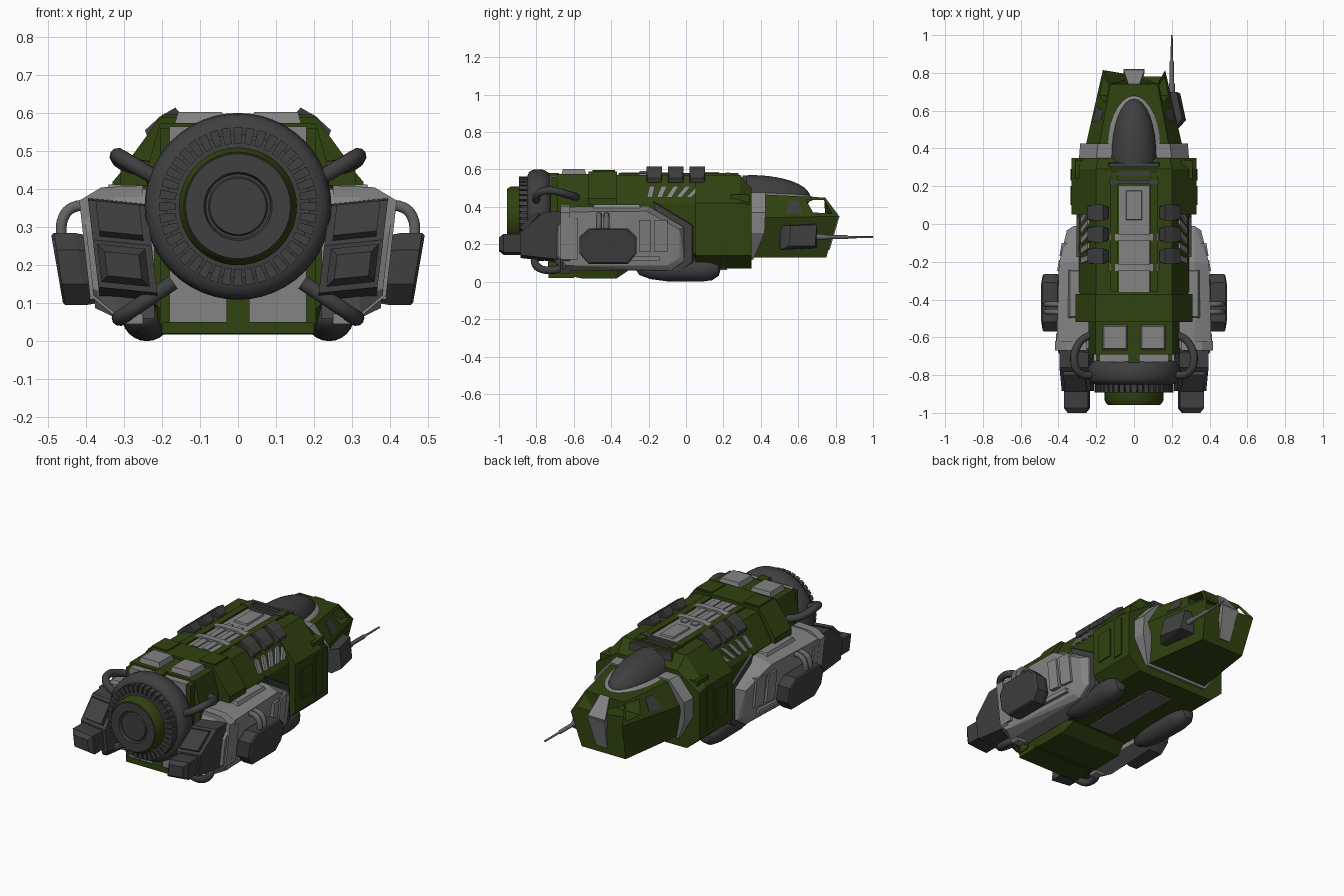
import bpy, bmesh, math
from mathutils import Vector

if "Cube" in bpy.data.objects:
    bpy.data.objects.remove(bpy.data.objects["Cube"])


def material(name, rgb):
    m = bpy.data.materials.new(name)
    m.diffuse_color = (*rgb, 1)
    m.use_nodes = True
    m.node_tree.nodes["Principled BSDF"].inputs["Base Color"].default_value = m.diffuse_color
    return m


GREEN = material("olive green", (0.030, 0.054, 0.005))
LIGHT = material("light grey", (0.23, 0.23, 0.23))
DARK = material("dark grey", (0.05, 0.05, 0.052))
MID = material("mid grey", (0.13, 0.13, 0.13))


def finish(bm, name, mat, mirror=False, smooth=False):
    bmesh.ops.remove_doubles(bm, verts=bm.verts, dist=1e-5)
    if mirror:
        g = bmesh.ops.duplicate(bm, geom=bm.verts[:] + bm.edges[:] + bm.faces[:])["geom"]
        for v in g:
            if isinstance(v, bmesh.types.BMVert):
                v.co.x = -v.co.x
    bmesh.ops.recalc_face_normals(bm, faces=bm.faces)
    me = bpy.data.meshes.new(name)
    bm.to_mesh(me)
    bm.free()
    me.materials.append(mat)
    ob = bpy.data.objects.new(name, me)
    bpy.context.collection.objects.link(ob)
    if smooth:
        bpy.ops.object.select_all(action='DESELECT')
        ob.select_set(True)
        bpy.context.view_layer.objects.active = ob
        bpy.ops.object.shade_smooth_by_angle(angle=math.radians(40))
    return ob


def convex(name, pts, mat, mirror=False):
    bm = bmesh.new()
    for p in pts:
        bm.verts.new(p)
    r = bmesh.ops.convex_hull(bm, input=bm.verts)
    junk = {v for v in r["geom_interior"] if isinstance(v, bmesh.types.BMVert)}
    bmesh.ops.delete(bm, geom=list(junk), context='VERTS')
    bmesh.ops.dissolve_limit(bm, angle_limit=0.02, verts=bm.verts, edges=bm.edges)
    return finish(bm, name, mat, mirror)


def box(name, x, y, z, mat, mirror=False, taper=0.0):
    # taper pulls the top corners inward
    pts = []
    for sx in (0, 1):
        for sy in (0, 1):
            for sz in (0, 1):
                t = taper * sz
                pts.append((x[sx] + t * (1 - 2 * sx), y[sy] + t * (1 - 2 * sy), z[sz]))
    return convex(name, pts, mat, mirror)


def loft(name, sections, mat):
    # sections: (y or per-point ys, half profile from bottom to top)
    bm = bmesh.new()
    rings = []
    for ys, half in sections:
        ys = ys if isinstance(ys, tuple) else (ys,) * len(half)
        pts = [(x, y, z) for y, (x, z) in zip(ys, half)]
        pts += [(-x, y, z) for x, y, z in reversed(pts)]
        rings.append([bm.verts.new(p) for p in pts])
    n = len(rings[0])
    for a, b in zip(rings, rings[1:]):
        for i in range(n):
            bm.faces.new((a[i], a[(i + 1) % n], b[(i + 1) % n], b[i]))
    bm.faces.new(rings[0])
    bm.faces.new(rings[-1])
    return finish(bm, name, mat)


def lathe(name, prof, mat, cx=0.0, cz=0.355, n=48, mirror=False):
    # prof: (radius, y) turned about a y-parallel axis
    bm = bmesh.new()
    rings = [[bm.verts.new((cx + r * math.cos(2 * math.pi * i / n), y,
                            cz + r * math.sin(2 * math.pi * i / n))) for i in range(n)] for r, y in prof]
    for a, b in zip(rings, rings[1:]):
        for i in range(n):
            bm.faces.new((a[i], a[(i + 1) % n], b[(i + 1) % n], b[i]))
    return finish(bm, name, mat, mirror, True)


def tube(name, pts, radius, mat):
    for s, side in ((1, "right"), (-1, "left")):
        cu = bpy.data.curves.new(name, 'CURVE')
        cu.dimensions, cu.bevel_depth, cu.bevel_resolution = '3D', radius, 3
        cu.resolution_u, cu.use_fill_caps = 6, True
        sp = cu.splines.new('BEZIER')
        sp.bezier_points.add(len(pts) - 1)
        for bp, p in zip(sp.bezier_points, pts):
            bp.co = (p[0] * s, p[1], p[2])
            bp.handle_left_type = bp.handle_right_type = 'AUTO'
        cu.materials.append(mat)
        ob = bpy.data.objects.new(name + "_" + side, cu)
        bpy.context.collection.objects.link(ob)
        bpy.ops.object.select_all(action='DESELECT')
        ob.select_set(True)
        bpy.context.view_layer.objects.active = ob
        bpy.ops.object.convert(target='MESH')
        bpy.ops.object.shade_smooth_by_angle(angle=math.radians(40))


# Main hull, wide shoulder and rear saddle
mid = [(0.20, 0.07), (0.29, 0.15), (0.29, 0.42), (0.20, 0.57)]
rear = [(0.18, 0.06), (0.24, 0.12), (0.24, 0.45), (0.205, 0.575)]
loft("hull", [(-0.69, rear), (-0.45, rear), (-0.36, mid), (0.15, mid)], GREEN)
wide = [(0.25, 0.07), (0.33, 0.14), (0.33, 0.42), (0.20, 0.57)]
loft("shoulder", [(0.05, wide), (0.29, wide), (0.35, wide[:2] + [(0.33, 0.41), (0.19, 0.50)])], GREEN)
saddle = [(0.31, 0.41), (0.31, 0.445), (0.205, 0.59)]
loft("saddle", [(-0.52, saddle), (-0.37, saddle)], GREEN)
box("saddle_pad", (0.10, 0.20), (-0.50, -0.38), (0.57, 0.597), GREEN, True)
box("shoulder_panel", (0.30, 0.337), (0.10, 0.20), (0.20, 0.37), GREEN, True)
box("shoulder_rib", (0.30, 0.337), (0.23, 0.29), (0.17, 0.40), GREEN, True)
box("shoulder_block", (0.21, 0.31), (0.24, 0.34), (0.40, 0.465), GREEN, True)
loft("belly_plate", [(-0.69, [(0.19, 0.045), (0.2, 0.10)]), (-0.56, [(0.2, 0.018), (0.22, 0.09)]),
                     (-0.37, [(0.2, 0.018), (0.22, 0.09)]), (-0.30, [(0.18, 0.065), (0.2, 0.09)])], GREEN)
box("belly_panel", (-0.075, 0.075), (-0.28, 0.22), (0.062, 0.08), MID)

# Spine: grey strip, ribs and raised green rails
box("spine_strip", (-0.08, 0.08), (-0.36, 0.20), (0.55, 0.577), LIGHT)
box("spine_core", (-0.045, 0.045), (0.02, 0.18), (0.57, 0.587), LIGHT, False, 0.005)
box("spine_lane", (0.015, 0.05), (-0.35, -0.02), (0.57, 0.584), LIGHT, True)
for y in (-0.07, -0.23):
    convex("spine_rib", [(x * s, y + d, z) for x, z in ((0.14, 0.56), (0.13, 0.575), (0.06, 0.592))
                         for s in (1, -1) for d in (-0.018, 0.018)], LIGHT)
box("spine_rail", (0.085, 0.125), (-0.36, 0.28), (0.55, 0.582), GREEN, True)
for i in range(3):
    y = 0.205 + 0.045 * i
    box("vent_stack", (-0.14, 0.14), (y, y + 0.035), (0.48, 0.585 - 0.008 * i), DARK, False, 0.008)

# Exhaust lumps along the shoulders, with slats below
for y in (-0.17, -0.055, 0.06):
    convex("exhaust_lump", [(x, y + d * w, z) for d in (-1, 1) for x, z, w in
                            ((0.135, 0.565, 0.03), (0.235, 0.53, 0.04), (0.245, 0.555, 0.035),
                             (0.205, 0.592, 0.042), (0.165, 0.615, 0.042), (0.14, 0.585, 0.03))], DARK, True)
for i in range(5):
    y = -0.21 + 0.052 * i
    convex("side_slat", [(0.2 + 0.6 * (0.57 - z) + o, y + dy + w, z) for z, dy in ((0.45, 0), (0.512, 0.015 + 0.012 * i))
                         for w in (0, 0.03) for o in (-0.02, 0.012)], LIGHT, True)

# Rear deck pads and rear wall behind the wheel
box("deck_pad", (0.03, 0.17), (-0.67, -0.53), (0.56, 0.603), LIGHT, True, 0.012)
box("rear_wall", (-0.18, 0.18), (-0.73, -0.68), (0.05, 0.565), LIGHT)
box("rear_post", (0.175, 0.205), (-0.725, -0.66), (0.045, 0.56), GREEN, True)
box("rear_center_post", (-0.03, 0.03), (-0.737, -0.68), (0.045, 0.58), GREEN)
box("rear_sill", (-0.20, 0.20), (-0.735, -0.60), (0.02, 0.05), GREEN)

# Rear wheel: tyre, toothed ring, green drum and dark cap
lathe("tyre", [(0, -0.72), (0.20, -0.72), (0.228, -0.735), (0.243, -0.76), (0.246, -0.79), (0.243, -0.82),
               (0.23, -0.84), (0.205, -0.85), (0, -0.85)], DARK)
lathe("tooth_ring", [(0.19, -0.845), (0.19, -0.883), (0.15, -0.888), (0, -0.888)], DARK)
bm = bmesh.new()
for i in range(40):
    a = 2 * math.pi * i / 40
    u, t = Vector((math.cos(a), 0, math.sin(a))), Vector((-math.sin(a), 0, math.cos(a)))
    vs = [bm.verts.new(Vector((0, y, 0.355)) + u * r + t * w) for y in (-0.845, -0.892)
          for r, w in ((0.165, -0.009), (0.165, 0.009), (0.208, 0.012), (0.208, -0.012))]
    for f in ((0, 1, 2, 3), (4, 5, 6, 7), (0, 1, 5, 4), (1, 2, 6, 5), (2, 3, 7, 6), (3, 0, 4, 7)):
        bm.faces.new([vs[k] for k in f])
finish(bm, "wheel_teeth", DARK)
lathe("drum", [(0.155, -0.88), (0.155, -0.935), (0.143, -0.955), (0.13, -0.955)], GREEN)
lathe("drum_cap", [(0.142, -0.953), (0.138, -0.958), (0.09, -0.958), (0.085, -0.945), (0.078, -0.945),
                   (0.074, -0.953), (0, -0.953)], DARK)

# Pipes around the wheel
tube("upper_pipe", [(0.2, -0.80, 0.42), (0.285, -0.79, 0.47), (0.315, -0.74, 0.488), (0.29, -0.63, 0.465),
                    (0.22, -0.58, 0.45)], 0.021, DARK)
tube("lower_pipe", [(0.17, -0.80, 0.155), (0.275, -0.80, 0.085), (0.31, -0.75, 0.062), (0.28, -0.62, 0.08)], 0.021, DARK)

# Side pods with dark liner and raised panels
outline = [(-0.66, 0.40), (-0.20, 0.405), (-0.01, 0.29), (-0.01, 0.11), (-0.08, 0.06), (-0.66, 0.06), (-0.71, 0.12), (-0.71, 0.30)]
cy, cz = -0.36, 0.23


def pod_x(y, z):
    return 0.38 + 0.1 * (z - 0.1) - max(0, y + 0.28) * 0.16


pod = [(0.22, y, z) for y, z in outline] + [(0.32, y, z) for y, z in outline]
pod += [(pod_x(y, z), cy + (y - cy) * 0.93, cz + (z - cz) * 0.84) for y, z in outline]
convex("pod", pod, LIGHT, True)
convex("pod_liner", [(x, cy + (y - cy) * k + 0.01, cz + 0.005 + (z - cz) * k) for y, z in outline[1:5]
                     for x, k in ((0.25, 1.16), (0.305, 1.09))], DARK, True)
convex("pod_flange", [(x + o, y, z) for y in (-0.67, -0.62) for x, z, o in
                      ((0.25, 0.41, 0), (0.36, 0.405, 0), (0.41, 0.37, 0.008), (0.385, 0.12, 0.005), (0.30, 0.045, 0), (0.25, 0.045, 0))], LIGHT, True)
for y0, y1, z0, z1 in ((-0.25, -0.19, 0.16, 0.33), (-0.17, -0.10, 0.16, 0.33), (-0.62, -0.58, 0.12, 0.34), (-0.54, -0.14, 0.11, 0.135)):
    convex("pod_panel", [(pod_x(y, z) + o, y, z) for y in (y0, y1) for z in (z0, z1) for o in (-0.03, 0.009)], LIGHT, True)
box("pod_top_panel", (0.26, 0.35), (-0.50, -0.24), (0.39, 0.413), LIGHT, True, 0.01)

# Octagonal side boxes with small pipes
octa = [(-0.57, 0.15), (-0.57, 0.24), (-0.52, 0.285), (-0.31, 0.285), (-0.265, 0.24), (-0.265, 0.15), (-0.31, 0.095), (-0.52, 0.095)]
convex("side_box", [(x + 0.16 * (z - 0.1), -0.418 + (y + 0.418) * k, 0.19 + (z - 0.19) * k) for y, z in octa
                    for x, k in ((0.375, 0.95), (0.40, 1), (0.455, 1), (0.462, 0.93))], DARK, True)
for y in (-0.465, -0.425):
    tube("box_pipe", [(0.465, y, 0.26), (0.46, y, 0.325), (0.435, y, 0.352), (0.37, y, 0.355)], 0.015, MID)

# Thrusters behind the pods
def tilt(pts):
    return [(x + 0.12 * (z - 0.24), y, z - 0.1 * (x - 0.31) * -1) for x, y, z in pts]


convex("thruster", tilt([(x, y, z) for x in (0.225, 0.38) for y, z in
                         ((-0.66, 0.37), (-0.76, 0.365), (-0.885, 0.26), (-0.885, 0.135), (-0.66, 0.11))]), DARK, True)
convex("thruster_rear_cap", tilt([(x, y, z) for x in (0.245, 0.36) for y, z in
                                  ((-0.78, 0.36), (-0.80, 0.365), (-0.89, 0.285), (-0.87, 0.27))]), DARK, True)
convex("nozzle", tilt([(x, y, z) for x, z in ((0.243, 0.15), (0.37, 0.15), (0.37, 0.25), (0.243, 0.25))
                       for y in (-0.87, -0.975)] +
                      [(x, -1.0, z) for x in (0.262, 0.352) for z in (0.168, 0.232)]), DARK, True)

# Landing skids
lathe("skid", [(0, -0.27), (0.03, -0.25), (0.052, -0.19), (0.064, -0.1), (0.066, 0.08), (0.058, 0.14),
               (0.035, 0.175), (0, 0.185)], DARK, 0.24, 0.066, 24, True)

# Cockpit with side windows cut right through
cab = loft("cockpit", [(0.33, [(0.20, 0.13), (0.275, 0.34), (0.20, 0.47)]),
                       ((0.75, 0.815, 0.74), [(0.14, 0.13), (0.165, 0.35), (0.125, 0.45)])], GREEN)
cut = convex("window_cutter", [(x, y, z) for x in (-0.4, 0.4) for y, z in
                               ((0.64, 0.438), (0.735, 0.438), (0.782, 0.365), (0.68, 0.37))], GREEN)
cut.hide_render = True
mod = cab.modifiers.new("windows", 'BOOLEAN')
mod.operation, mod.object, mod.solver = 'DIFFERENCE', cut, 'EXACT'
bpy.context.view_layer.objects.active = cab
bpy.ops.object.modifier_apply(modifier="windows")
bpy.data.objects.remove(cut)


def cab_x(y, z):
    t = (y - 0.33) / 0.485
    return (0.275 - 0.11 * t) - (z - 0.345) * 0.62


convex("rear_window", [(cab_x(y, z) + o, y, z) for y, z in ((0.55, 0.435), (0.60, 0.435), (0.62, 0.37), (0.54, 0.365))
                       for o in (-0.02, 0.006)], DARK, True)
convex("nose_plate", [(x * s, y + o, z) for s in (1, -1) for o in (-0.02, 0.006) for x, y, z in
                      ((0.035, 0.762, 0.17), (0.055, 0.815, 0.35))], LIGHT)
convex("nose_roof_plate", [(x * s, y, z + o) for s in (1, -1) for o in (-0.02, 0.006) for x, y, z in
                           ((0.055, 0.815, 0.35), (0.03, 0.74, 0.45))], LIGHT)

# Grey collar between cockpit and hull
loft("collar", [(0.34, [(0.21, 0.115), (0.292, 0.26), (0.292, 0.37), (0.20, 0.478)]),
                ((0.36, 0.42, 0.425, 0.425), [(0.205, 0.118), (0.285, 0.26), (0.285, 0.37), (0.19, 0.476)])], LIGHT)

# Canopy dome and its rim
def dome(name, c, r, mat):
    b = bmesh.new()
    bmesh.ops.create_uvsphere(b, u_segments=32, v_segments=20, radius=1)
    for v in b.verts:
        v.co = Vector((c[0] + v.co.x * r[0], c[1] + max(v.co.y, -0.1) * r[1], c[2] + v.co.z * r[2]))
    return finish(b, name, mat, False, True)


dome("canopy", (0, 0.35, 0.45), (0.122, 0.315, 0.12), DARK)
dome("canopy_rim", (0, 0.35, 0.445), (0.16, 0.335, 0.045), LIGHT)

# Gun on the right side of the nose
convex("gun_box", [(0.19, 0.50, 0.18), (0.19, 0.50, 0.30), (0.16, 0.70, 0.18), (0.17, 0.70, 0.31),
                   (0.24, 0.51, 0.17), (0.225, 0.52, 0.30), (0.275, 0.55, 0.19), (0.255, 0.56, 0.30),
                   (0.245, 0.69, 0.19), (0.225, 0.70, 0.305)], DARK)
lathe("gun_barrel", [(0, 0.66), (0.016, 0.66), (0.016, 0.74), (0.011, 0.75), (0.011, 0.86), (0.006, 0.87),
                     (0.005, 1.0), (0, 1.0)], MID, 0.2, 0.238, 12)
